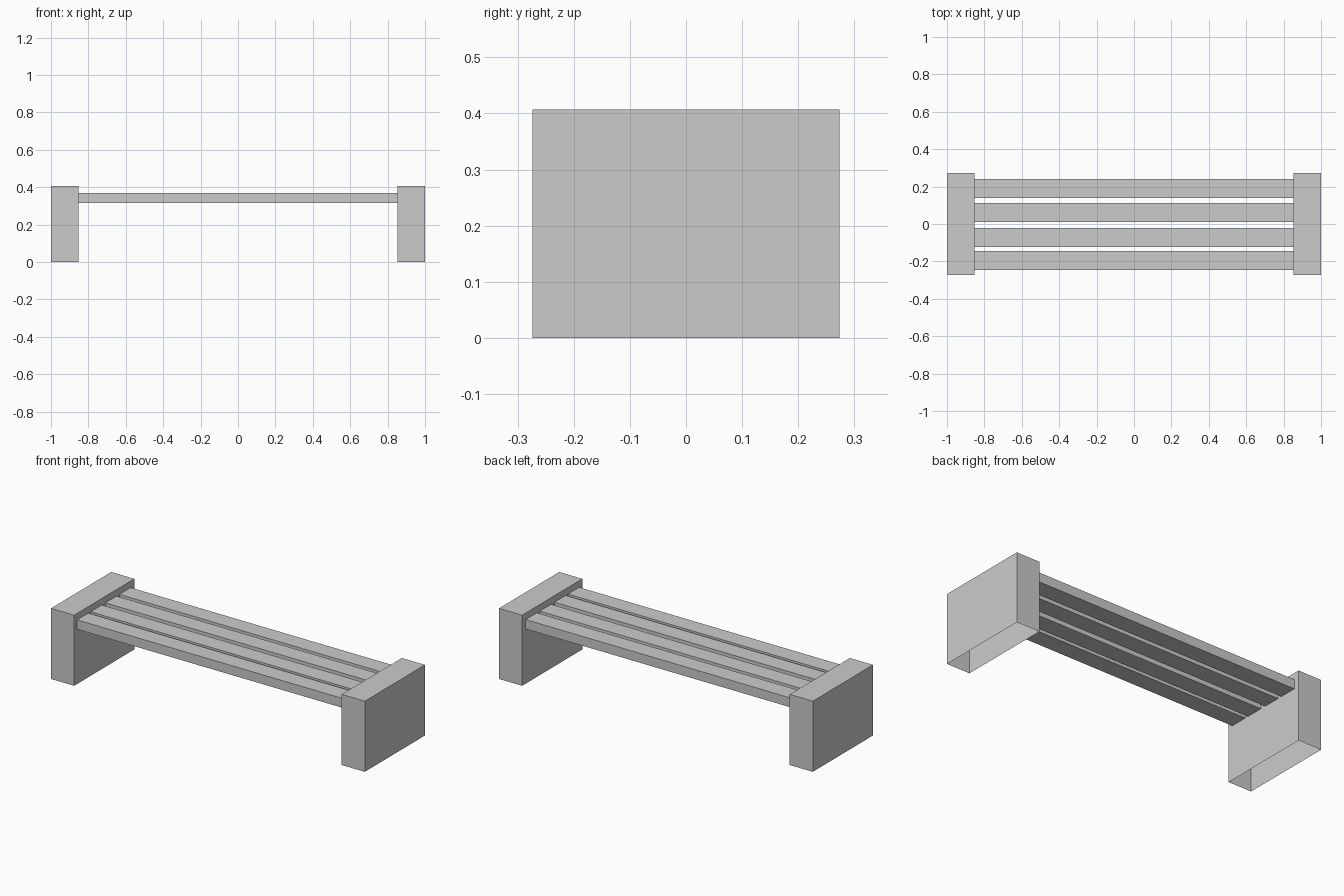
import bpy
import bmesh
from mathutils import Matrix, Vector

cube = bpy.data.objects.get("Cube")
if cube:
    bpy.data.objects.remove(cube, do_unlink=True)

GREY = (0.6, 0.6, 0.6, 1.0)
grey = bpy.data.materials.new("plain grey")
grey.use_nodes = True
grey.diffuse_color = GREY
grey.node_tree.nodes["Principled BSDF"].inputs["Base Color"].default_value = GREY


def box(name, low, high, open_bottom=False):
    """Box between two corners, optionally without its underside."""
    low, high = Vector(low), Vector(high)
    bm = bmesh.new()
    bmesh.ops.create_cube(bm, size=1, matrix=Matrix.Translation((low + high) / 2)
                          @ Matrix.Diagonal((*(high - low), 1)))
    if open_bottom:
        under = [f for f in bm.faces if f.normal.z < -0.5]
        bmesh.ops.delete(bm, geom=under, context="FACES_ONLY")
    mesh = bpy.data.meshes.new(name)
    bm.to_mesh(mesh)
    bm.free()
    mesh.materials.append(grey)
    obj = bpy.data.objects.new(name, mesh)
    bpy.context.collection.objects.link(obj)
    return obj


INNER, DEPTH, HEIGHT = 0.853, 0.274, 0.407

# End blocks: hollow shells open underneath
box("left_end_block", (INNER, -DEPTH, 0), (1, DEPTH, HEIGHT), True)
box("right_end_block", (-1, -DEPTH, 0), (-INNER, DEPTH, HEIGHT), True)

# Seat slats spanning between the blocks
for i, y in enumerate((-0.195, -0.072, 0.062, 0.19)):
    box(f"seat_slat_{i + 1}", (-INNER, y - 0.051, 0.315), (INNER, y + 0.051, 0.369))
